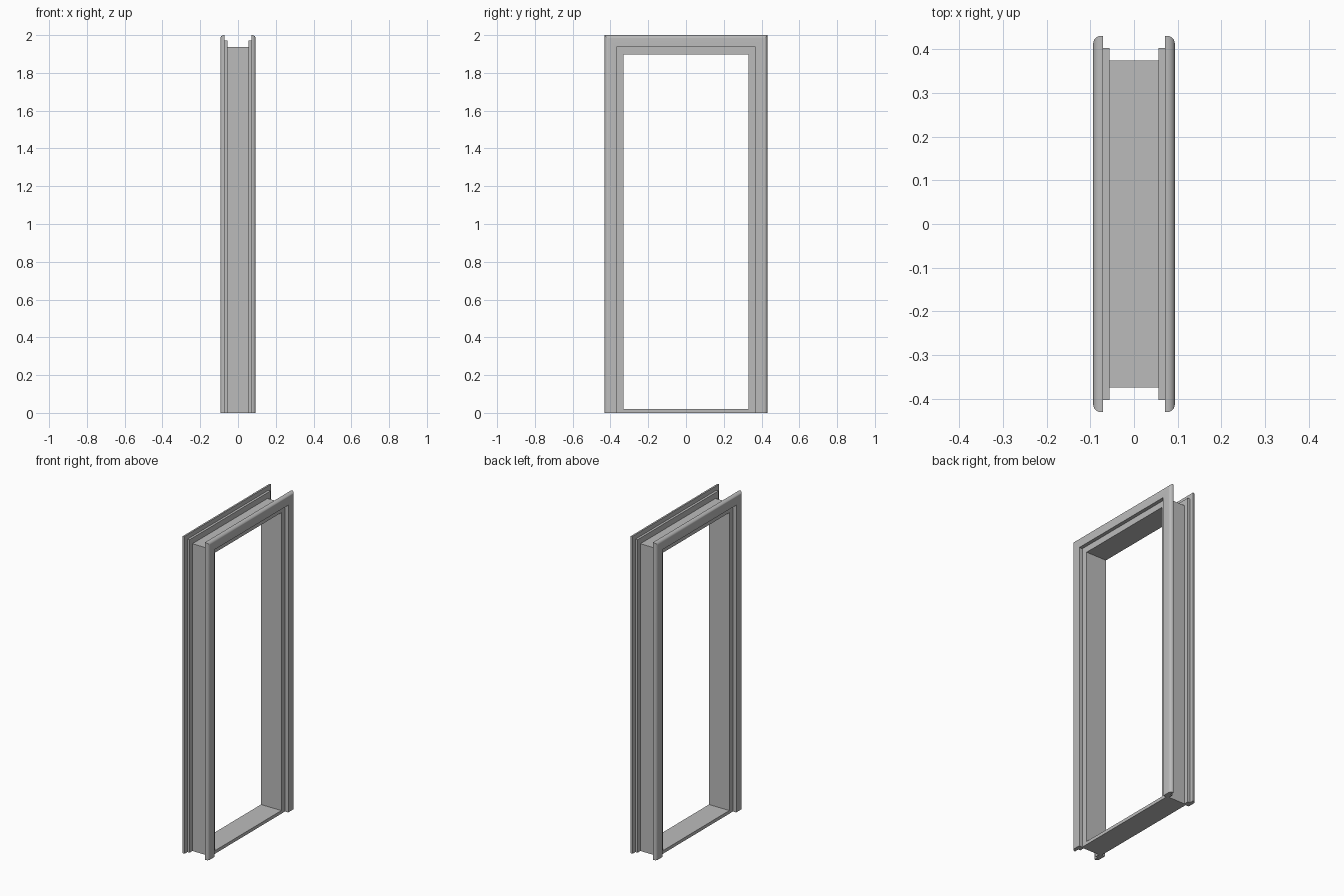
import bpy, bmesh, math

cube = bpy.data.objects.get("Cube")
if cube:
    bpy.data.objects.remove(cube, do_unlink=True)

grey = bpy.data.materials.new("plain grey")
grey.use_nodes = True
grey.diffuse_color = (0.5, 0.5, 0.5, 1)
grey.node_tree.nodes["Principled BSDF"].inputs["Base Color"].default_value = (0.5, 0.5, 0.5, 1)

OPEN_Y, OPEN_Z = 0.33, 1.897      # clear opening
JAMB_X, JAMB_Y = 0.071, 0.374     # lining half depth, outer half width
TRIM_Y, TRIM_Z = 0.367, 1.936     # inner edge of the trim
TRIM_W, FACE_X = 0.064, 0.0935
TONGUE_X, TONGUE_W = 0.056, 0.036
ROUND = 0.018


def finish(name, bm):
    bmesh.ops.recalc_face_normals(bm, faces=bm.faces)
    mesh = bpy.data.meshes.new(name)
    bm.to_mesh(mesh)
    bm.free()
    mesh.materials.append(grey)
    obj = bpy.data.objects.new(name, mesh)
    bpy.context.collection.objects.link(obj)
    return obj


def box(name, low, high):
    bm = bmesh.new()
    bmesh.ops.create_cube(bm, size=1)
    for v in bm.verts:
        v.co = [a + (c + 0.5) * (b - a) for a, b, c in zip(low, high, v.co)]
    return finish(name, bm)


def trim(name, side):
    # L-shaped section with a rounded outer edge: (depth, distance outwards)
    section = [(TONGUE_X, 0), (FACE_X, 0)]
    for i in range(7):
        a = i / 6 * math.pi / 2
        section.append((FACE_X - ROUND + ROUND * math.cos(a),
                        TRIM_W - ROUND + ROUND * math.sin(a)))
    section += [(JAMB_X, TRIM_W), (JAMB_X, TONGUE_W), (TONGUE_X, TONGUE_W)]

    # Sweep up one side, across the head and down, with mitred corners
    bm = bmesh.new()
    rings = []
    for y_sign, at_top in ((-1, False), (-1, True), (1, True), (1, False)):
        rings.append([bm.verts.new((side * x, y_sign * (TRIM_Y + out),
                                    TRIM_Z + out if at_top else 0))
                      for x, out in section])
    n = len(section)
    for a, b in zip(rings, rings[1:]):
        for i in range(n):
            j = (i + 1) % n
            bm.faces.new((a[i], a[j], b[j], b[i]))
    bm.faces.new(rings[0])
    bm.faces.new(rings[-1])
    obj = finish(name, bm)
    bpy.ops.object.select_all(action="DESELECT")
    obj.select_set(True)
    bpy.context.view_layer.objects.active = obj
    bpy.ops.object.shade_smooth_by_angle(angle=math.radians(30))


# Lining: two jambs, head and threshold
box("left_jamb", (-JAMB_X, OPEN_Y, 0), (JAMB_X, JAMB_Y, TRIM_Z))
box("right_jamb", (-JAMB_X, -JAMB_Y, 0), (JAMB_X, -OPEN_Y, TRIM_Z))
box("head_jamb", (-JAMB_X, -OPEN_Y, OPEN_Z), (JAMB_X, OPEN_Y, TRIM_Z))
box("threshold", (-JAMB_X, -OPEN_Y, 0), (JAMB_X, OPEN_Y, 0.02))

# Trim on both faces of the wall
trim("left_trim", 1)
trim("right_trim", -1)
